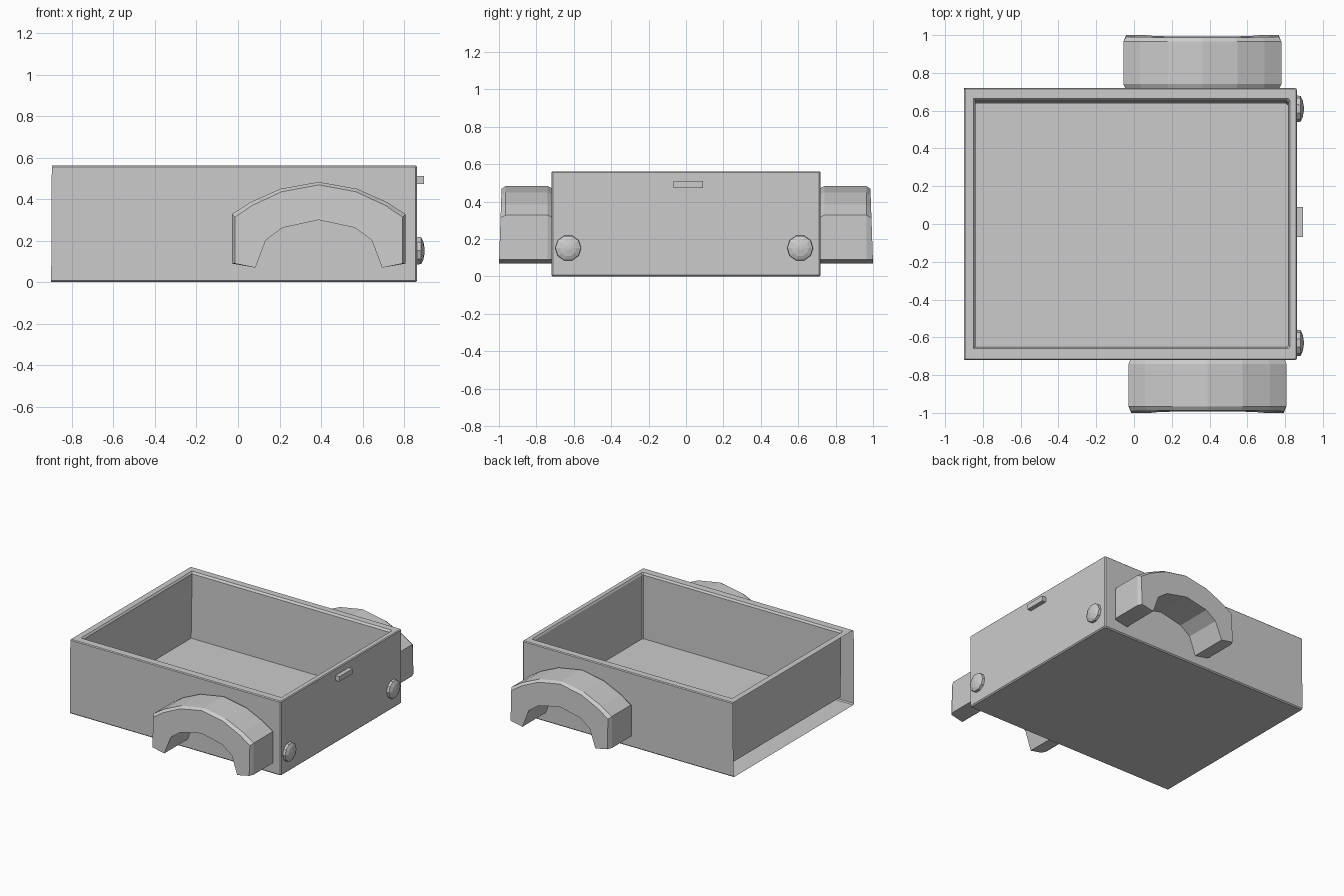
import bpy, bmesh, math

if "Cube" in bpy.data.objects:
    bpy.data.objects.remove(bpy.data.objects["Cube"])


def finish(name, bm, fix_normals=True):
    if fix_normals:
        bmesh.ops.recalc_face_normals(bm, faces=bm.faces)
    mesh = bpy.data.meshes.new(name)
    bm.to_mesh(mesh)
    bm.free()
    ob = bpy.data.objects.new(name, mesh)
    bpy.context.collection.objects.link(ob)
    return ob


def loft(bm, rings, open_steps=()):
    """Skin rings of points; steps in open_steps leave the last segment open."""
    vs = [[bm.verts.new(p) for p in r] for r in rings]
    n = len(rings[0])
    for s in range(len(vs) - 1):
        for i in range(n - 1 if s in open_steps else n):
            j = (i + 1) % n
            bm.faces.new((vs[s][i], vs[s][j], vs[s + 1][j], vs[s + 1][i]))
    bm.faces.new(vs[0][::-1])
    bm.faces.new(vs[-1])


def tray_ring(x0, x1, y0, y1, z, c=0.008):
    """Rectangle with the two +x corners chamfered, starting at the -x end."""
    return [(x0, y0, z), (x1 - c, y0, z), (x1, y0 + c, z),
            (x1, y1 - c, z), (x1 - c, y1, z), (x0, y1, z)]


# Cargo tray: hollow shell, outer skin open at the -x end
bm = bmesh.new()
loft(bm, [
    tray_ring(-0.90, 0.855, -0.712, 0.712, 0.0),
    tray_ring(-0.90, 0.863, -0.72, 0.72, 0.008),
    tray_ring(-0.897, 0.863, -0.72, 0.72, 0.556),
    tray_ring(-0.895, 0.857, -0.714, 0.714, 0.562),
    tray_ring(-0.85, 0.825, -0.66, 0.664, 0.562),
    tray_ring(-0.84, 0.817, -0.65, 0.652, 0.548),
    tray_ring(-0.838, 0.815, -0.648, 0.638, 0.068),
], open_steps=(0, 1, 2))
finish("cargo_tray", bm, fix_normals=False)

# Wheel arches: faceted arch profile with chamfered rims
outer_half = [(-0.418, 0.09), (-0.418, 0.328), (-0.33, 0.385), (-0.185, 0.45)]
inner_half = [(-0.305, 0.07), (-0.255, 0.203), (-0.175, 0.262)]
outer = outer_half + [(0, 0.483)] + [(-x, z) for x, z in outer_half[::-1]]
inner = inner_half + [(0, 0.30)] + [(-x, z) for x, z in inner_half[::-1]]


def arch_ring(cx, side, y, inset, slant):
    pts = []
    for x, z in outer:
        zz = z if z < 0.1 else z - inset
        pts.append((x * (1 - inset / 0.418), zz))
    pts += inner[::-1]
    return [(cx + x, side * (y - slant * (z - 0.07)), z) for x, z in pts]


for name, cx, side in (("front_wheel_arch", 0.389, -1), ("back_wheel_arch", 0.362, 1)):
    bm = bmesh.new()
    loft(bm, [arch_ring(cx, side, 0.718, 0.01, 0),
              arch_ring(cx, side, 0.74, 0, 0),
              arch_ring(cx, side, 0.965, 0, 0),
              arch_ring(cx, side, 1.0, 0.014, 0.035)])
    finish(name, bm)

# Tail lights: ten-sided low domes
for name, cy in (("tail_light_front", -0.63), ("tail_light_back", 0.61)):
    bm = bmesh.new()
    rings = []
    for x, r in ((0.861, 0.07), (0.882, 0.068), (0.893, 0.045), (0.899, 0.012)):
        rings.append([(x, cy + r * math.cos(math.tau * i / 10),
                       0.152 + r * math.sin(math.tau * i / 10)) for i in range(10)])
    loft(bm, rings)
    finish(name, bm)

# Latch handle
bm = bmesh.new()
loft(bm, [[(x, -0.068, 0.473), (x, 0.09, 0.473), (x, 0.09, 0.511), (x, -0.068, 0.511)]
          for x in (0.861, 0.895)])
finish("latch_handle", bm)
